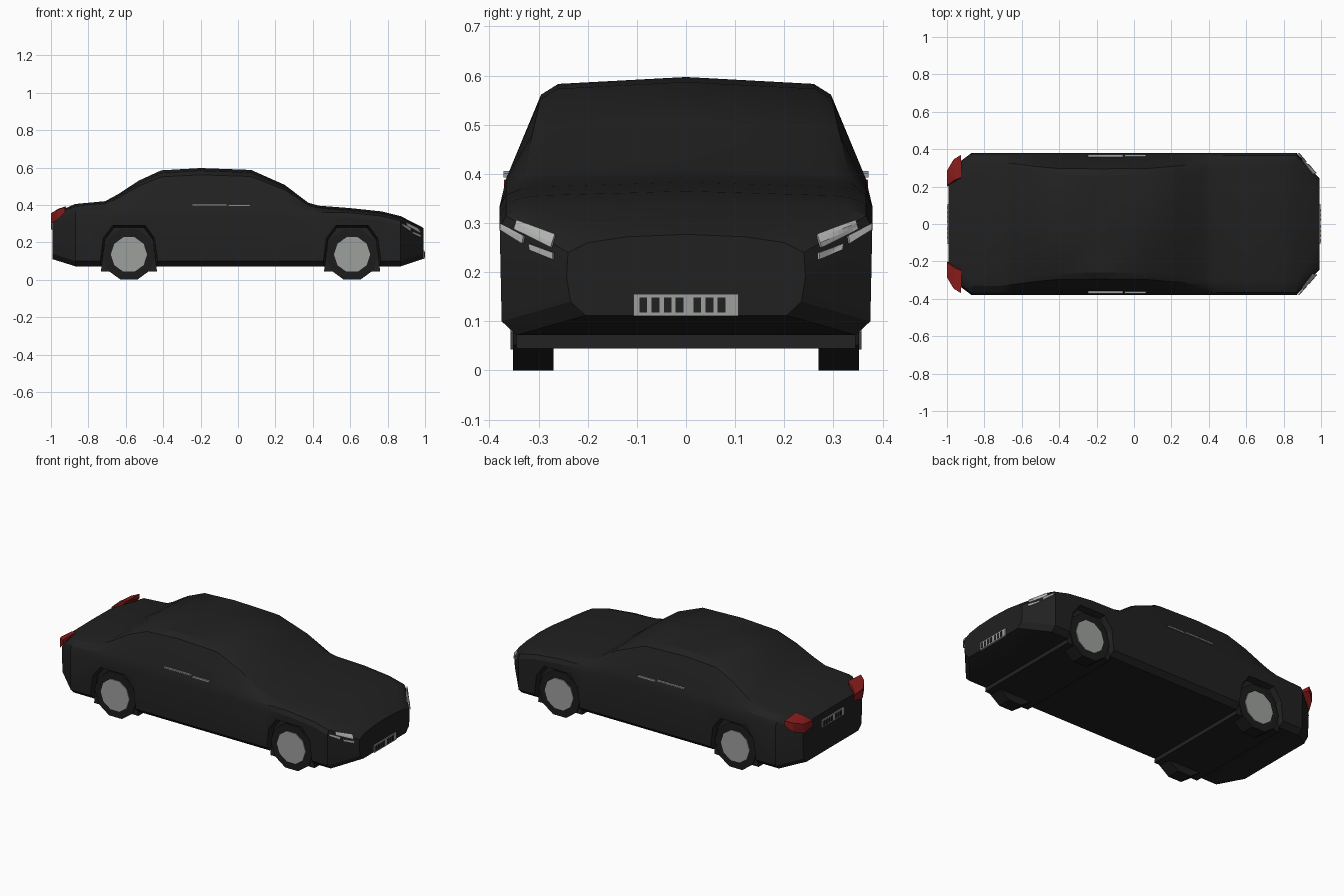
import bpy, bmesh, math
from mathutils import Vector
from mathutils.bvhtree import BVHTree

if "Cube" in bpy.data.objects:
    bpy.data.objects.remove(bpy.data.objects["Cube"])


def material(name, r, g, b):
    m = bpy.data.materials.new(name)
    m.use_nodes = True
    m.diffuse_color = (r, g, b, 1)
    m.node_tree.nodes["Principled BSDF"].inputs["Base Color"].default_value = (r, g, b, 1)
    return m


BLACK = material("black paint", 0.015, 0.015, 0.015)
RUBBER = material("tyre rubber", 0.012, 0.012, 0.012)
SILVER = material("silver", 0.34, 0.35, 0.34)
LAMP = material("lamp glass", 0.45, 0.46, 0.45)
RED = material("red lamp", 0.25, 0.012, 0.012)


def make(name, bm, mat, smooth=None):
    bmesh.ops.recalc_face_normals(bm, faces=bm.faces)
    me = bpy.data.meshes.new(name)
    bm.to_mesh(me)
    bm.free()
    me.materials.append(mat)
    ob = bpy.data.objects.new(name, me)
    bpy.context.collection.objects.link(ob)
    if smooth:
        activate(ob)
        bpy.ops.object.shade_smooth_by_angle(angle=math.radians(smooth))
    return ob


def activate(ob):
    bpy.ops.object.select_all(action="DESELECT")
    ob.select_set(True)
    bpy.context.view_layer.objects.active = ob


def loft(rings):
    """Skin closed rings of equal length and cap both ends."""
    bm = bmesh.new()
    rows = [[bm.verts.new(p) for p in ring] for ring in rings]
    n = len(rows[0])
    for a, b in zip(rows, rows[1:]):
        for i in range(n):
            j = (i + 1) % n
            bm.faces.new((a[i], a[j], b[j], b[i]))
    bm.faces.new(rows[0])
    bm.faces.new(rows[-1])
    bmesh.ops.recalc_face_normals(bm, faces=bm.faces)
    return bm


def box(name, lo, hi, mat):
    rings = [[(x, lo[1], lo[2]), (x, hi[1], lo[2]), (x, hi[1], hi[2]), (x, lo[1], hi[2])]
             for x in (lo[0], hi[0])]
    return make(name, loft(rings), mat)


# Body shell: half sections from the centre top to the centre bottom
def ring(x, half):
    return [(x, y, z) for y, z in half] + [(x, -y, z) for y, z in half[-2:0:-1]]


def section(x, top):
    t = max(0, min(1, (top - 0.395) / 0.2))
    belt = min(top - 0.025, 0.36 + 0.1 * min(t, 0.3))
    return ring(x, [(0, top), (0.30 - 0.04 * t, top - 0.009 - 0.005 * t),
                    (0.335 - 0.04 * t, top - 0.014 - 0.022 * t), (0.366, belt),
                    (0.379, min(0.335, top - 0.05)), (0.375, 0.1), (0.345, 0.072), (0, 0.072)])


tail = ring(-0.992, [(0, 0.352), (0.18, 0.35), (0.25, 0.342), (0.28, 0.32),
                     (0.287, 0.27), (0.28, 0.14), (0.25, 0.11), (0, 0.11)])
nose = ring(0.992, [(0, 0.277), (0.12, 0.272), (0.2, 0.26), (0.24, 0.24),
                    (0.243, 0.19), (0.235, 0.14), (0.205, 0.112), (0, 0.112)])
roofline = [(-0.87, 0.405), (-0.71, 0.42), (-0.64, 0.458), (-0.53, 0.53), (-0.41, 0.585),
            (-0.2, 0.597), (0.07, 0.587), (0.25, 0.507), (0.375, 0.412), (0.43, 0.396),
            (0.6, 0.383), (0.77, 0.365), (0.87, 0.34)]
shell = loft([tail] + [section(x, z) for x, z in roofline] + [nose])
surface = BVHTree.FromBMesh(shell)
body = make("body", shell, BLACK)

# Wheel arches: tapered cuts in the flanks, filled by a liner across the car
arch = [(-0.15, -0.1), (-0.128, 0.07), (-0.08, 0.135), (0.08, 0.135), (0.128, 0.07), (0.15, -0.1)]
AXLES = {"rear": -0.583, "front": 0.61}
HUB = 0.135


def arch_ring(x, y, k):
    return [(x + k * dx, y, HUB + 0.01 + k * dz) for dx, dz in arch]


for end, x in AXLES.items():
    for s in (-1, 1):
        cutter = make("arch_cutter", loft([arch_ring(x, s * 0.335, 1.0),
                                           arch_ring(x, s * 0.41, 1.14)]), BLACK)
        activate(body)
        mod = body.modifiers.new("arch", "BOOLEAN")
        mod.operation = "DIFFERENCE"
        mod.solver = "EXACT"
        mod.object = cutter
        bpy.ops.object.modifier_apply(modifier=mod.name)
        bpy.data.objects.remove(cutter)
    make(end + "_arch_liner", loft([arch_ring(x, -0.345, 1), arch_ring(x, 0.345, 1)]), BLACK)
activate(body)
bpy.ops.object.shade_smooth_by_angle(angle=math.radians(28))


# Wheels: ten-sided tyre with a flat silver disc
def disc(x, y, r):
    return [(x + r * math.sin(a), y, HUB - r * math.cos(a))
            for a in (math.radians(18 + 36 * i) for i in range(10))]


for end, x in AXLES.items():
    for side, s in (("left", 1), ("right", -1)):
        name = end + "_" + side
        make(name + "_tyre", loft([disc(x, s * 0.27, 0.142), disc(x, s * 0.352, 0.142)]), RUBBER)
        make(name + "_rim", loft([disc(x, s * 0.34, 0.097), disc(x, s * 0.357, 0.097)]), SILVER)


# Headlamps: thin patches laid on the nose corners
def patch(name, s, corners, mat, cols=8, rows=3):
    a, b, c, d = (Vector(p) for p in corners)
    bm = bmesh.new()
    grid = []
    for i in range(cols + 1):
        u = i / cols
        line = []
        for j in range(rows + 1):
            p = a.lerp(b, u).lerp(d.lerp(c, u), j / rows)
            hit = surface.ray_cast(Vector((2, s * p.x, p.y)), Vector((-1, 0, 0)))[0]
            if hit is None:
                hit = surface.find_nearest(Vector((0.88, s * p.x, p.y)))[0]
            line.append(bm.verts.new(hit + Vector((0.007, s * 0.004, 0.002))))
        grid.append(line)
    for p, q in zip(grid, grid[1:]):
        for j in range(rows):
            bm.faces.new((p[j], q[j], q[j + 1], p[j + 1]))
    ob = make(name, bm, mat)
    solid = ob.modifiers.new("thickness", "SOLIDIFY")
    solid.thickness = 0.006
    solid.offset = 0


for side, s in (("left", 1), ("right", -1)):
    patch(side + "_main_lamp", s, [(0.34, 0.303), (0.262, 0.274), (0.27, 0.248), (0.345, 0.285)], LAMP)
    patch(side + "_outer_strip", s, [(0.373, 0.297), (0.325, 0.272), (0.328, 0.256), (0.373, 0.284)], LAMP)
    patch(side + "_inner_strip", s, [(0.315, 0.256), (0.266, 0.238), (0.266, 0.224), (0.313, 0.243)], LAMP)

    # Tail lamp: faceted lens wrapping the rear corner
    bm = bmesh.new()
    for x, y, z in [(-1, 0.2, 0.31), (-1, 0.205, 0.35), (-1, 0.28, 0.3), (-1, 0.285, 0.355),
                    (-0.925, 0.37, 0.36), (-0.925, 0.37, 0.388), (-0.92, 0.25, 0.393),
                    (-0.96, 0.235, 0.38), (-0.965, 0.345, 0.32), (-0.965, 0.345, 0.375)]:
        bm.verts.new((x, s * y, z))
    hull = bmesh.ops.convex_hull(bm, input=bm.verts)
    spare = [g for g in set(hull["geom_interior"] + hull["geom_unused"])
             if isinstance(g, bmesh.types.BMVert)]
    bmesh.ops.delete(bm, geom=spare, context="VERTS")
    make(side + "_tail_lamp", bm, RED)

    # Door trim strips
    for name, x0, x1, z in (("rear", -0.245, -0.06, 0.402), ("front", -0.05, 0.065, 0.397)):
        y0, y1 = sorted((s * 0.355, s * 0.371))
        box(side + "_" + name + "_door_trim", (x0, y0, z - 0.004), (x1, y1, z + 0.004), SILVER)


# Plates with plain dark blocks
def plate(name, s, z):
    def slab(part, y0, y1, z0, z1, depth, mat):
        a, b = sorted((s * 0.985, s * depth))
        box(part, (a, y0, z0), (b, y1, z1), mat)
    slab(name, -0.107, 0.107, z, z + 0.045, 0.998, SILVER)
    for i, y in enumerate((-0.087, -0.062, -0.037, -0.013, 0.023, 0.048, 0.072)):
        y *= s
        slab(f"{name}_block_{i}", y - 0.008, y + 0.008, z + 0.007, z + 0.037, 1.0, BLACK)


plate("front_plate", 1, 0.111)
plate("rear_plate", -1, 0.265)
